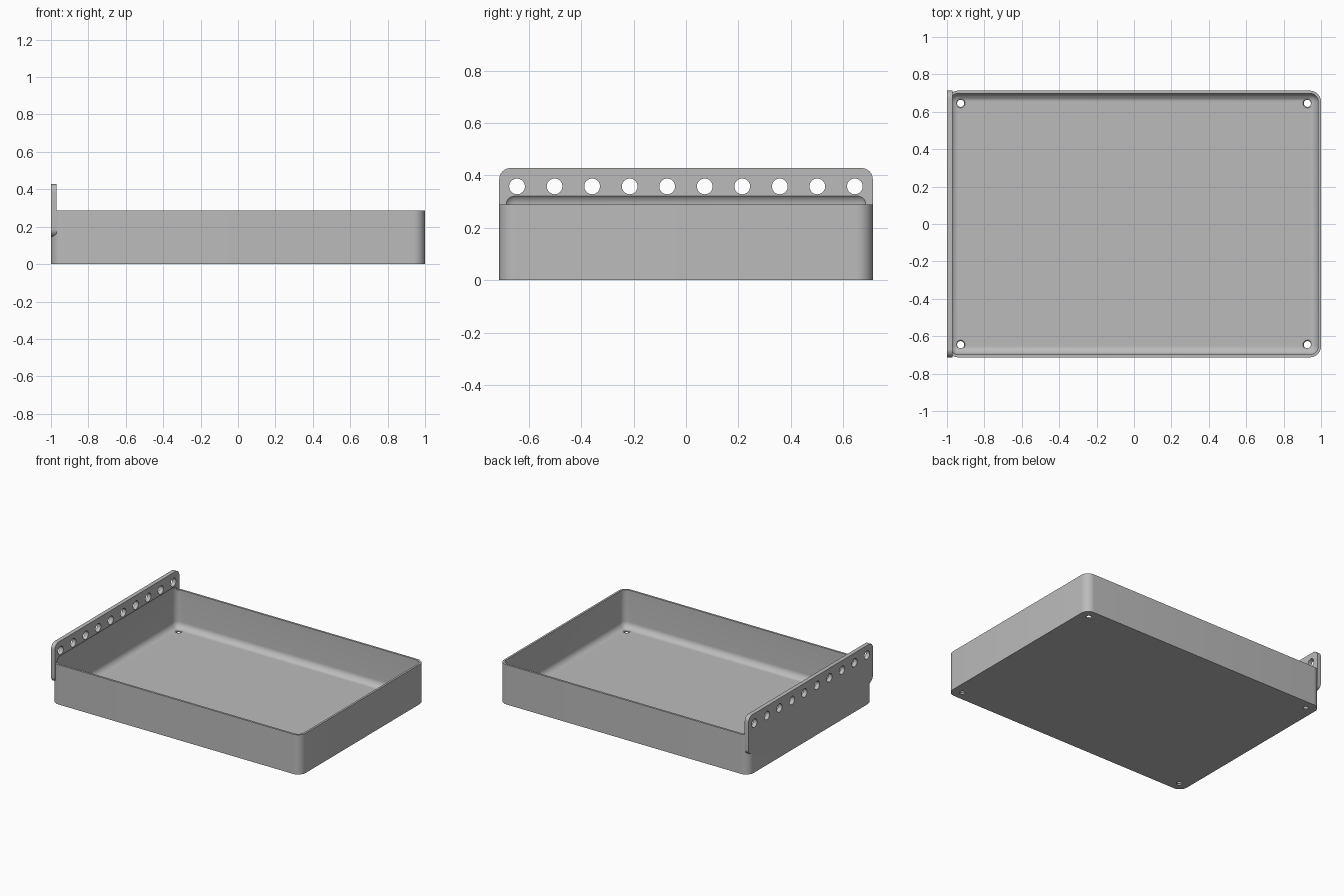
import bpy, bmesh
from math import pi
from mathutils import Matrix, Vector

start = bpy.data.objects.get("Cube")
if start:
    bpy.data.objects.remove(start, do_unlink=True)

grey = bpy.data.materials.new("light grey")
grey.use_nodes = True
colour = (0.5, 0.5, 0.5, 1)
grey.diffuse_color = colour
grey.node_tree.nodes["Principled BSDF"].inputs["Base Color"].default_value = colour


def finish(name, bm):
    mesh = bpy.data.meshes.new(name)
    bm.to_mesh(mesh)
    bm.free()
    mesh.materials.append(grey)
    obj = bpy.data.objects.new(name, mesh)
    bpy.context.collection.objects.link(obj)
    return obj


def rounded_box(name, low, high, radius, axis=None):
    """Box with edges along one axis rounded, or all edges if axis is None."""
    low, high = Vector(low), Vector(high)
    bm = bmesh.new()
    bmesh.ops.create_cube(bm, size=1)
    for v in bm.verts:
        v.co = (low + high) / 2 + v.co * (high - low)
    edges = [e for e in bm.edges if axis is None
             or abs((e.verts[0].co - e.verts[1].co).normalized()[axis]) > 0.9]
    bmesh.ops.bevel(bm, geom=edges, offset=radius, offset_type='OFFSET',
                    segments=10, profile=0.5, affect='EDGES')
    return finish(name, bm)


def cylinder(bm, centre, r1, r2, depth, turn=Matrix()):
    bmesh.ops.create_cone(bm, cap_ends=True, segments=32, radius1=r1, radius2=r2,
                          depth=depth, matrix=Matrix.Translation(centre) @ turn)


def combine(target, tool, operation):
    mod = target.modifiers.new(operation.title(), 'BOOLEAN')
    mod.operation, mod.solver, mod.object = operation, 'EXACT', tool
    bpy.context.view_layer.objects.active = target
    bpy.ops.object.modifier_apply(modifier=mod.name)
    bpy.data.objects.remove(tool, do_unlink=True)


RIM, FLOOR, WALL, ROUND = 0.288, 0.015, 0.015, 0.045
X, Y = 1.0, 0.713

# Tray block with rounded upright corners, plus the hanging flange on its right side
tray = rounded_box("tray", (-X, -Y, 0), (X, Y, RIM), 0.06, axis=2)
flange = rounded_box("flange", (-X, -Y, 0.145), (-0.97, Y, 0.428), 0.043, axis=0)
combine(tray, flange, 'UNION')

# Filleted cavity, which also leaves a shallow groove in the flange above the rim
cavity = rounded_box("cavity", (WALL - X, WALL - Y, FLOOR),
                     (X - WALL, Y - WALL, RIM + ROUND), ROUND)
combine(tray, cavity, 'DIFFERENCE')

# Row of round holes through the flange
bm = bmesh.new()
for i in range(10):
    cylinder(bm, (-X, -0.645 + i * 0.1433, 0.358), 0.03, 0.03, 0.2,
             Matrix.Rotation(pi / 2, 4, 'Y'))
combine(tray, finish("flange_holes", bm), 'DIFFERENCE')

# Countersunk screw holes in the floor corners
for cone in (False, True):
    bm = bmesh.new()
    for x in (-0.927, 0.927):
        for y in (-0.645, 0.645):
            if cone:
                cylinder(bm, (x, y, 0.015), 0.014, 0.034, 0.02)
            else:
                cylinder(bm, (x, y, 0), 0.019, 0.019, 0.1)
    combine(tray, finish("floor_holes", bm), 'DIFFERENCE')

# Smooth fillets, crisp edges
bpy.ops.object.select_all(action='DESELECT')
tray.select_set(True)
bpy.context.view_layer.objects.active = tray
bpy.ops.object.shade_smooth_by_angle(angle=pi / 6)
